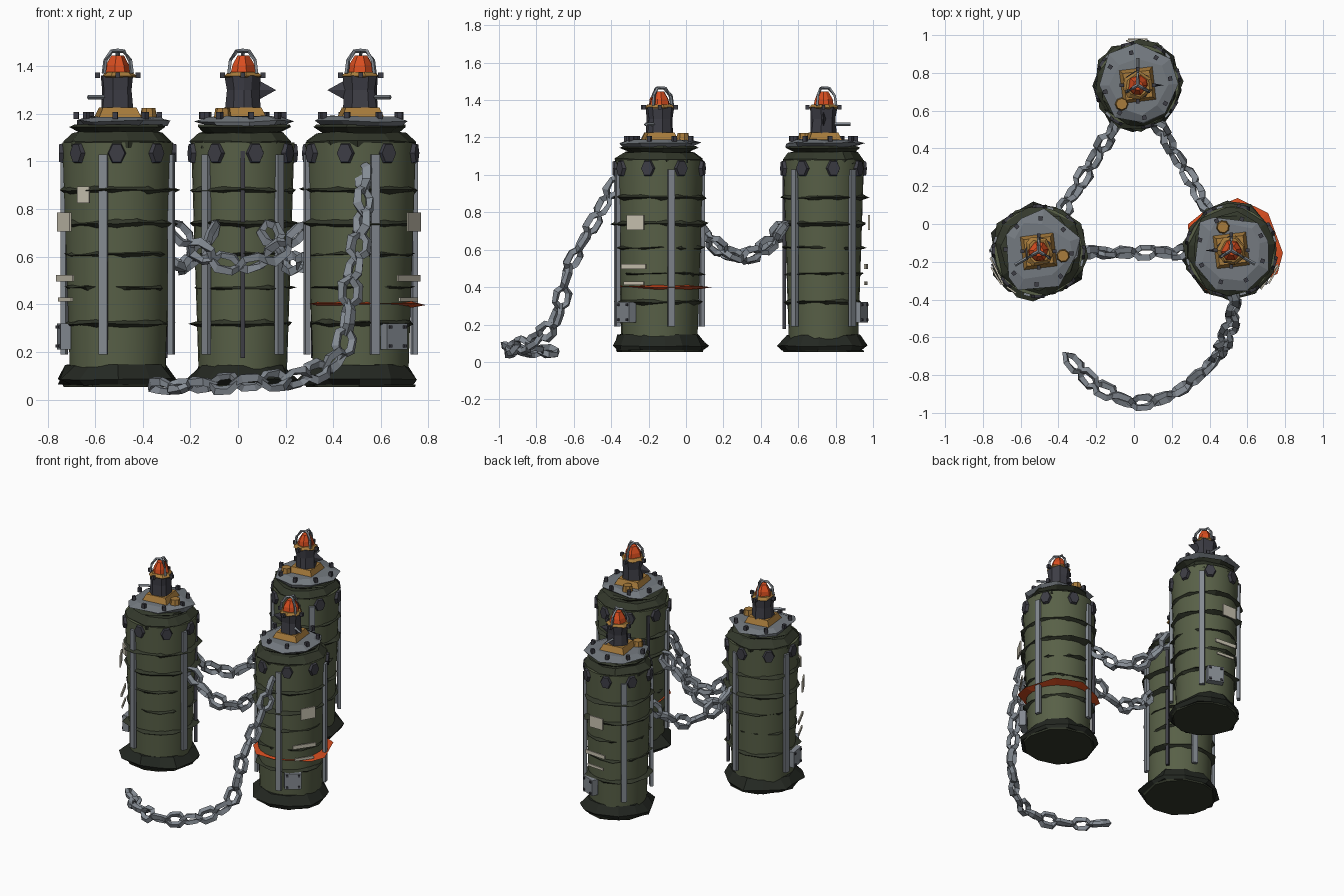
import bpy, bmesh, math, random
from math import sin, cos, pi, radians
from mathutils import Matrix, Vector

random.seed(7)
if "Cube" in bpy.data.objects:
    bpy.data.objects.remove(bpy.data.objects["Cube"])


def material(name, srgb):
    lin = [((c / 255 + 0.055) / 1.055) ** 2.4 for c in srgb]
    m = bpy.data.materials.new(name)
    m.use_nodes = True
    m.diffuse_color = (*lin, 1)
    m.node_tree.nodes["Principled BSDF"].inputs["Base Color"].default_value = (*lin, 1)
    return m


GREEN = material("olive green", (88, 96, 71))
DARK = material("dark olive", (51, 56, 43))
BLACK = material("blackened green", (36, 40, 34))
STEEL = material("steel gray", (132, 138, 145))
DULL = material("dull steel", (116, 122, 128))
IRON = material("dark iron", (61, 61, 69))
CHAIN = material("chain gray", (132, 139, 147))
BRASS = material("brass", (168, 124, 60))
ORANGE = material("signal orange", (217, 78, 32))
CREAM = material("cream paint", (202, 196, 178))


def part(name, mat, matrix, build, smooth=False):
    bm = bmesh.new()
    build(bm)
    bmesh.ops.recalc_face_normals(bm, faces=bm.faces)
    bm.transform(matrix)
    mesh = bpy.data.meshes.new(name)
    bm.to_mesh(mesh)
    bm.free()
    mesh.materials.append(mat)
    ob = bpy.data.objects.new(name, mesh)
    bpy.context.collection.objects.link(ob)
    if smooth:
        bpy.ops.object.select_all(action="DESELECT")
        ob.select_set(True)
        bpy.context.view_layer.objects.active = ob
        bpy.ops.object.shade_smooth_by_angle(angle=radians(35))


def lathe(bm, profile, sides, jag=0.0, lift=0.0, closed=False):
    """Revolve (radius, height) points, with optional ragged radius and height."""
    rings = [[] for _ in profile]
    for i in range(sides):
        a = 2 * pi * (i + random.uniform(-0.3, 0.3) * (jag > 0)) / sides
        for k, (r, z) in enumerate(profile):
            rr = r + random.uniform(-jag, jag)
            rings[k].append(bm.verts.new((rr * cos(a), rr * sin(a), z + random.uniform(-lift, lift))))
    pairs = list(zip(rings, rings[1:] + rings[:1])) if closed else list(zip(rings, rings[1:]))
    for lo, hi in pairs:
        for i in range(sides):
            j = (i + 1) % sides
            bm.faces.new((lo[i], lo[j], hi[j], hi[i]))
    if not closed:
        bm.faces.new(rings[0])
        bm.faces.new(rings[-1])


def box(bm, loc, size, turn=0.0):
    m = Matrix.Rotation(turn, 4, "Z") @ Matrix.Translation(loc) @ Matrix.Diagonal((*size, 1))
    bmesh.ops.create_cube(bm, size=1, matrix=m)


def cone(bm, sides, r1, r2, depth, matrix):
    bmesh.ops.create_cone(bm, cap_ends=True, segments=sides, radius1=r1, radius2=r2, depth=depth, matrix=matrix)


def tube(bm, pts, radius, closed=False, sides=4):
    """Sweep a small polygon along a path."""
    pts = [Vector(p) for p in pts]
    n, rings = len(pts), []
    for i, p in enumerate(pts):
        a = pts[i - 1] if closed or i else p
        b = pts[(i + 1) % n] if closed or i < n - 1 else p
        t = (b - a).normalized()
        u = t.orthogonal() if abs(t.z) > 0.9 else t.cross(Vector((0, 0, 1)))
        u.normalize()
        v = t.cross(u)
        rings.append([bm.verts.new(p + radius * (cos(2 * pi * k / sides) * u + sin(2 * pi * k / sides) * v))
                      for k in range(sides)])
    for i in range(n if closed else n - 1):
        lo, hi = rings[i], rings[(i + 1) % n]
        for k in range(sides):
            j = (k + 1) % sides
            bm.faces.new((lo[k], lo[j], hi[j], hi[k]))
    if not closed:
        bm.faces.new(rings[0])
        bm.faces.new(rings[-1])


def ragged_ring(z, inner, outer, thick, jag, sides=12):
    """A thin sharp-edged hoop; only its outer edge is ragged."""
    def build(bm):
        lathe(bm, [(inner, z - thick), (outer, z), (inner, z + thick)], sides, 0.001, 0.006, True)
        for v in bm.verts:
            if v.co.xy.length > (inner + outer) / 2:
                v.co.xy *= 1 + random.uniform(-jag, jag) / outer
    return build


def barrel(side, x, y, facing, fin=None, slim=0.0):
    M = Matrix.Translation((x, y, 0)) @ Matrix.Rotation(radians(facing), 4, "Z")
    wall = 0.233 - slim

    def add(name, mat, build, smooth=False):
        part(side + "_" + name, mat, M, build, smooth)

    # Drum, skirt and shoulder
    add("drum", GREEN, lambda bm: lathe(bm, [(wall - 0.032, 0.1), (wall, 1.08)], 28), True)
    add("skirt", BLACK, lambda bm: lathe(bm, [(wall + 0.005, 0.062), (wall + 0.022, 0.085), (wall - 0.028, 0.145)],
                                         12, 0.018, 0.004))
    add("base_plate", DARK, lambda bm: lathe(bm, [(wall - 0.005, 0.053), (wall, 0.064)], 12, 0.005))
    add("shoulder", DARK, lambda bm: lathe(bm, [(wall - 0.005, 1.06), (wall + 0.002, 1.085), (0.185, 1.122)],
                                           11, 0.01, 0.005))
    add("lid_seal", DARK, lambda bm: lathe(bm, [(0.16, 1.12), (0.205, 1.145), (0.19, 1.155)], 10, 0.015))

    # Ragged hoops
    for z, t, reach in ((0.88, 0.013, 0.028), (0.74, 0.016, 0.03), (0.61, 0.007, 0.018),
                        (0.47, 0.007, 0.018), (0.32, 0.013, 0.028)):
        r = wall - 0.034 + 0.03 * z
        add("hoop", DARK, ragged_ring(z, r, r + reach, t, 0.016))

    # Vertical rails and rear seam strip
    def rails(bm):
        for k in range(4):
            box(bm, (wall, 0, 0.61), (0.022, 0.036, 0.84), pi / 4 + k * pi / 2)
    add("rails", STEEL, rails)
    add("seam_strip", IRON, lambda bm: box(bm, (wall - 0.007, 0, 0.61), (0.02, 0.02, 0.87), pi))

    # Rim lugs: upright hexagons
    def lugs(bm):
        for k in range(8):
            turn = Matrix.Rotation(radians(14 + 45 * k), 4, "Z")
            m = turn @ Matrix.Translation((wall + 0.002, 0, 1.035)) @ Matrix.Rotation(pi / 2, 4, "Y")
            cone(bm, 6, 0.05, 0.042, 0.024, m @ Matrix.Diagonal((1, 0.8, 1, 1)))
    add("rim_lugs", IRON, lugs)

    # Lid and bolts
    add("lid", DULL, lambda bm: lathe(bm, [(0.19, 1.152), (0.214, 1.17), (0.16, 1.188)], 8, 0.022, 0.005))

    def bolts(bm):
        for k in range(8):
            box(bm, (0.175, 0, 1.193), (0.022, 0.022, 0.03), k * pi / 4 + 0.2)
        for k in range(4):
            box(bm, (0.085, 0, 1.362), (0.022, 0.018, 0.024), k * pi / 2 + radians(-facing))
    add("bolts", IRON, bolts)

    # Lamp post
    square = radians(45 - facing)
    add("lamp_foot", BRASS, lambda bm: cone(bm, 4, 0.125, 0.1, 0.04, Matrix.Translation((0, 0, 1.207))
                                            @ Matrix.Rotation(square + 0.12, 4, "Z")))
    add("filler_cap", BRASS, lambda bm: cone(bm, 8, 0.036, 0.03, 0.04, Matrix.Translation((-0.1, 0.085, 1.205))))
    add("lamp_post", IRON, lambda bm: lathe(bm, [(0.073, 1.22), (0.068, 1.3), (0.075, 1.362)], 8, 0.004))
    add("lamp_collar", BRASS, lambda bm: lathe(bm, [(0.07, 1.352), (0.08, 1.36), (0.062, 1.376)], 7, 0.005))
    add("side_rod", STEEL, lambda bm: tube(bm, [(0.05, 0, 1.27), (0.145, 0, 1.27)], 0.009))
    if fin is not None:
        m = (Matrix.Rotation(radians(fin - facing), 4, "Z") @ Matrix.Translation((0.095, 0, 1.3))
             @ Matrix.Rotation(pi / 2, 4, "Y") @ Matrix.Diagonal((1, 0.3, 1, 1)))
        add("post_fin", IRON, lambda bm: cone(bm, 4, 0.05, 0, 0.09, m))

    # Lamp and its three-legged cage
    add("lamp", ORANGE, lambda bm: lathe(bm, [(0.056, 1.37), (0.05, 1.405), (0.026, 1.446)], 7, 0.003))

    def cage(bm):
        for k in range(3):
            a = k * pi * 2 / 3
            tube(bm, [(r * cos(a), r * sin(a), z) for r, z in
                      ((0.068, 1.37), (0.06, 1.425), (0.03, 1.463), (0, 1.465))], 0.009)
    add("lamp_cage", STEEL, cage)

    # Painted label and bars, standing clear of the hoops, and a bolted hatch
    def marks(bm):
        box(bm, (wall + 0.026, 0, 0.745), (0.009, 0.105, 0.08))
        box(bm, (wall + 0.012, 0, 0.51), (0.009, 0.16, 0.026), -0.08)
        box(bm, (wall + 0.01, 0, 0.42), (0.009, 0.13, 0.018), -0.08)
    add("painted_marks", CREAM, marks)
    add("hatch", STEEL, lambda bm: box(bm, (wall - 0.005, 0, 0.265), (0.045, 0.11, 0.11), radians(-22)))

    def hatch_bolts(bm):
        for dy in (-0.038, 0.038):
            for z in (0.225, 0.305):
                box(bm, (wall + 0.019, dy, z), (0.012, 0.014, 0.014), radians(-22))
    add("hatch_bolts", IRON, hatch_bolts)


barrel("right_hand", -0.505, -0.145, 210)
barrel("left_hand", 0.515, -0.14, 330, 180)
barrel("rear", 0.02, 0.735, 90, 0, 0.016)

# Extra markings: a wide orange hoop on one drum, a small plate on another
part("orange_hoop", ORANGE, Matrix.Translation((0.523, -0.13, 0)), ragged_ring(0.4, 0.205, 0.256, 0.009, 0.016, 9))
part("small_plate", CREAM, Matrix.Translation((-0.505, -0.145, 0)),
     lambda bm: box(bm, (0.25, 0, 0.86), (0.009, 0.06, 0.07), radians(235)))


def link(bm, M, length=0.165, width=0.066, wire=0.021):
    """One stretched, angular chain link lying along local X."""
    half, r = length / 2 - width / 2 - wire, width / 2
    pts = [(s * half + r * cos(a), r * sin(a), 0)
           for s, start in ((1, -pi / 2), (-1, pi / 2)) for a in (start, start + pi / 2, start + pi)]
    old = len(bm.verts)
    tube(bm, pts, wire, True)
    bm.verts.ensure_lookup_table()
    for v in bm.verts[old:]:
        v.co += Vector([random.uniform(-0.005, 0.005) for _ in range(3)])
    bmesh.ops.transform(bm, matrix=M, verts=bm.verts[old:])


def chain(name, pts, pitch=0.108):
    pts = [Vector(p) for p in pts]
    total = sum((b - a).length for a, b in zip(pts, pts[1:]))
    count = max(2, round(total / pitch))

    def at(d):
        for a, b in zip(pts, pts[1:]):
            seg = (b - a).length
            if d <= seg:
                return a.lerp(b, d / seg)
            d -= seg
        return pts[-1]

    def links(bm):
        for i in range(count):
            a, b = at(total * i / count), at(total * (i + 1) / count)
            turn = (b - a).to_track_quat("X", "Z").to_matrix().to_4x4()
            roll = Matrix.Rotation(pi / 4 + i * pi / 2 + random.uniform(-0.35, 0.35), 4, "X")
            link(bm, Matrix.Translation((a + b) / 2) @ turn @ roll)
    part(name, CHAIN, Matrix.Identity(4), links)


def sagging(a, b, sag=0.18, steps=24):
    a, b = Vector(a), Vector(b)
    return [a.lerp(b, t / steps) - Vector((0, 0, sag * 4 * (t / steps) * (1 - t / steps))) for t in range(steps + 1)]


# Chains between the drums, and the loose one trailing on the ground
chain("front_chain", sagging((-0.28, -0.15, 0.74), (0.29, -0.15, 0.74)))
chain("right_chain", sagging((-0.39, 0.05, 0.74), (-0.09, 0.54, 0.74)))
chain("left_chain", sagging((0.4, 0.06, 0.74), (0.12, 0.54, 0.74)))
chain("loose_chain", [(0.53, -0.36, 0.98), (0.53, -0.44, 0.84), (0.51, -0.55, 0.65), (0.47, -0.64, 0.48),
                      (0.46, -0.67, 0.3), (0.43, -0.72, 0.17), (0.3, -0.84, 0.1), (0.14, -0.94, 0.075),
                      (-0.03, -0.95, 0.07), (-0.2, -0.86, 0.06), (-0.36, -0.7, 0.055)])
